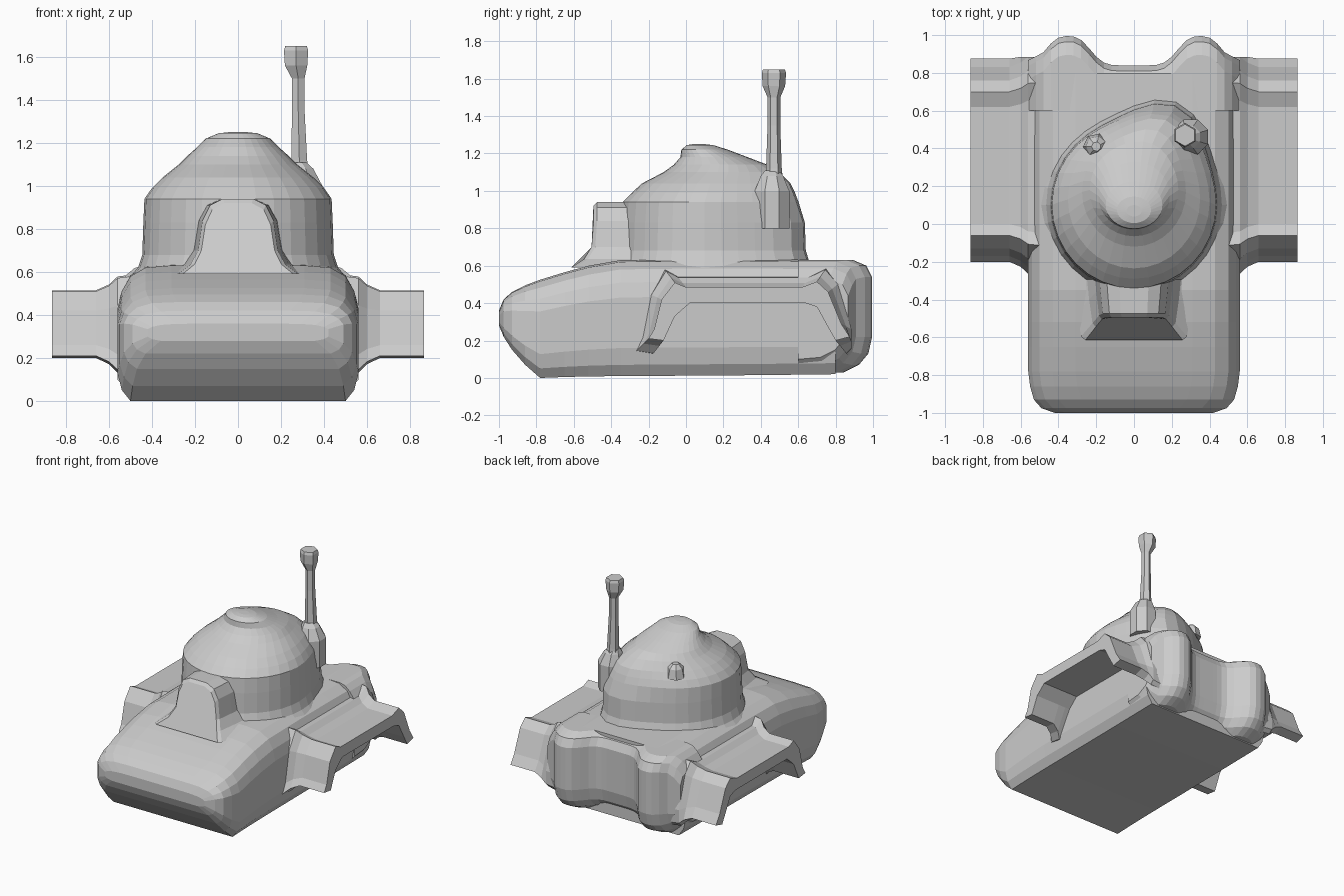
import bpy, bmesh
from math import sin, cos, pi, exp, degrees

if "Cube" in bpy.data.objects:
    bpy.data.objects.remove(bpy.data.objects["Cube"])


def loft(name, rings):
    """Skin a list of equal-length point rings and cap both ends."""
    bm = bmesh.new()
    vs = [[bm.verts.new(p) for p in ring] for ring in rings]
    n = len(vs[0])
    for a, b in zip(vs, vs[1:]):
        for i in range(n):
            j = (i + 1) % n
            bm.faces.new((a[i], a[j], b[j], b[i]))
    bm.faces.new(vs[0])
    bm.faces.new(vs[-1])
    bmesh.ops.recalc_face_normals(bm, faces=bm.faces)
    me = bpy.data.meshes.new(name)
    bm.to_mesh(me)
    bm.free()
    ob = bpy.data.objects.new(name, me)
    bpy.context.collection.objects.link(ob)
    return ob


def lathe(name, x, y, prof, n):
    return loft(name, [[(x + dx + r * cos(2 * pi * (i + .5) / n), y + r * sin(2 * pi * (i + .5) / n), z)
                        for i in range(n)] for z, r, dx in prof])


# hull: rounded sections along y (y, half width, bottom, top)
def hull_section(y, w, zb, zt):
    k = (zt - zb) / .62
    half = [(w - .06, zb), (w - .02, zb + .06 * k), (w, zb + .15 * k), (w, zt - .2 * k),
            (w - .02, zt - .12 * k), (w - .06, zt - .05 * k), (w - .13, zt - .01 * k), (w - .25, zt)]
    return [(x, y, z) for x, z in half] + [(-x, y, z) for x, z in reversed(half)]


loft("hull", [hull_section(*s) for s in [
    (-1.0, .42, .28, .36), (-.975, .49, .22, .42), (-.93, .53, .15, .46), (-.86, .55, .07, .495),
    (-.78, .56, 0, .525), (-.65, .56, .005, .565), (-.52, .56, .008, .60), (-.35, .56, .01, .63),
    (0, .56, .012, .635), (.4, .56, .015, .635), (.8, .56, .02, .63)]])


# rear wall with two rounded vertical bulges, lofted across x
def rear_section(x):
    a = abs(x)
    b = .84 + .155 * exp(-(abs(a - .35) / .14) ** 2.8) + (.02 if a > .5 else 0)
    e = max(0, (a - .44) / .12)
    lo, hi = .02 + .08 * e ** 2, .63 - .10 * e ** 2
    return [(x, .6, lo), (x, b - .15, lo + .01), (x, b - .07, lo + .05), (x, b - .02, lo + .11),
            (x, b, .22), (x, b, hi - .09), (x, b - .03, hi - .03), (x, b - .1, hi), (x, .6, hi)]


loft("rear_bulges", [rear_section(-.56 + .04 * i) for i in range(29)])

# side fenders: arched strip with a flared root
outer = [(-.2, .21), (-.17, .26), (-.13, .42), (-.06, .51), (0, .485), (.62, .485),
         (.70, .515), (.76, .46), (.83, .29), (.875, .22)]
inner = [(.8, .2), (.76, .27), (.70, .38), (.64, .4), (.02, .4), (-.06, .33), (-.12, .2)]


def fender_section(x, d, side):
    ring = []
    for i, (y, z) in enumerate(outer + inner):
        if i < len(outer) or z < .23:
            y = min(.885, .33 + (y - .33) * (1 + .2 * d))
            z += d * (z - .363) * .7
        ring.append((side * x, y, z))
    return ring


for side, label in ((-1, "left"), (1, "right")):
    loft(label + "_fender", [fender_section(x, d, side) for x, d in
                             [(.48, .7), (.56, .6), (.60, .25), (.66, 0), (.865, 0)]])


# turret dome: stacked rings with a bulge toward the back right
def dome_ring(z, cy, rx, ry, bulge, n=32):
    ring = []
    for i in range(n):
        a = 2 * pi * i / n
        b = bulge * exp(-((degrees(a) - 66) / 27) ** 2)
        ring.append(((rx + b) * cos(a), cy + (ry + b) * sin(a), z))
    return ring


loft("turret", [dome_ring(*r) for r in [
    (.58, .1, .50, .51, .11), (.62, .1, .465, .475, .12), (.68, .1, .445, .455, .12),
    (.83, .1, .44, .45, .12), (.94, .1, .435, .44, .09), (.99, .115, .40, .405, .09),
    (1.04, .13, .35, .365, .09), (1.10, .17, .275, .29, .06), (1.14, .18, .235, .245, .02),
    (1.18, .15, .19, .18, 0), (1.22, .1, .15, .125, 0), (1.245, .075, .09, .07, 0),
    (1.25, .07, .04, .03, 0)]])


# front turret block, flared at the base
def block_section(y, s, drop):
    half = [(.28 * s, .59, .12), (.22 * s, .635, .05), (.185 * s, .70, .01), (.165 * s, .84 - drop, 0),
            (.13 * s, .91 - drop, 0), (.07 * s, .94 - drop, 0)]
    return [(x, y - o, z) for x, z, o in half] + [(-x, y - o, z) for x, z, o in reversed(half)]


loft("turret_front_block", [block_section(*s) for s in
                            [(-.495, .92, .02), (-.475, 1, 0), (-.35, 1.08, 0), (-.2, 1.15, 0)]])

# antenna foot, mast and head, plus a small roof knob
lathe("antenna_foot", .30, .46, [(.8, .1, 0), (1.0, .10, 0), (1.08, .065, -.01), (1.11, .04, -.02)], 8)
lathe("antenna_mast", .28, .47, [(1.0, .055, .01), (1.12, .042, .005), (1.35, .034, 0), (1.5, .034, 0),
                                 (1.56, .06, -.01), (1.63, .065, -.01), (1.65, .058, -.01)], 6)
lathe("roof_knob", -.2, .41, [(1.0, .07, 0), (1.07, .055, 0), (1.10, .025, 0)], 7)
